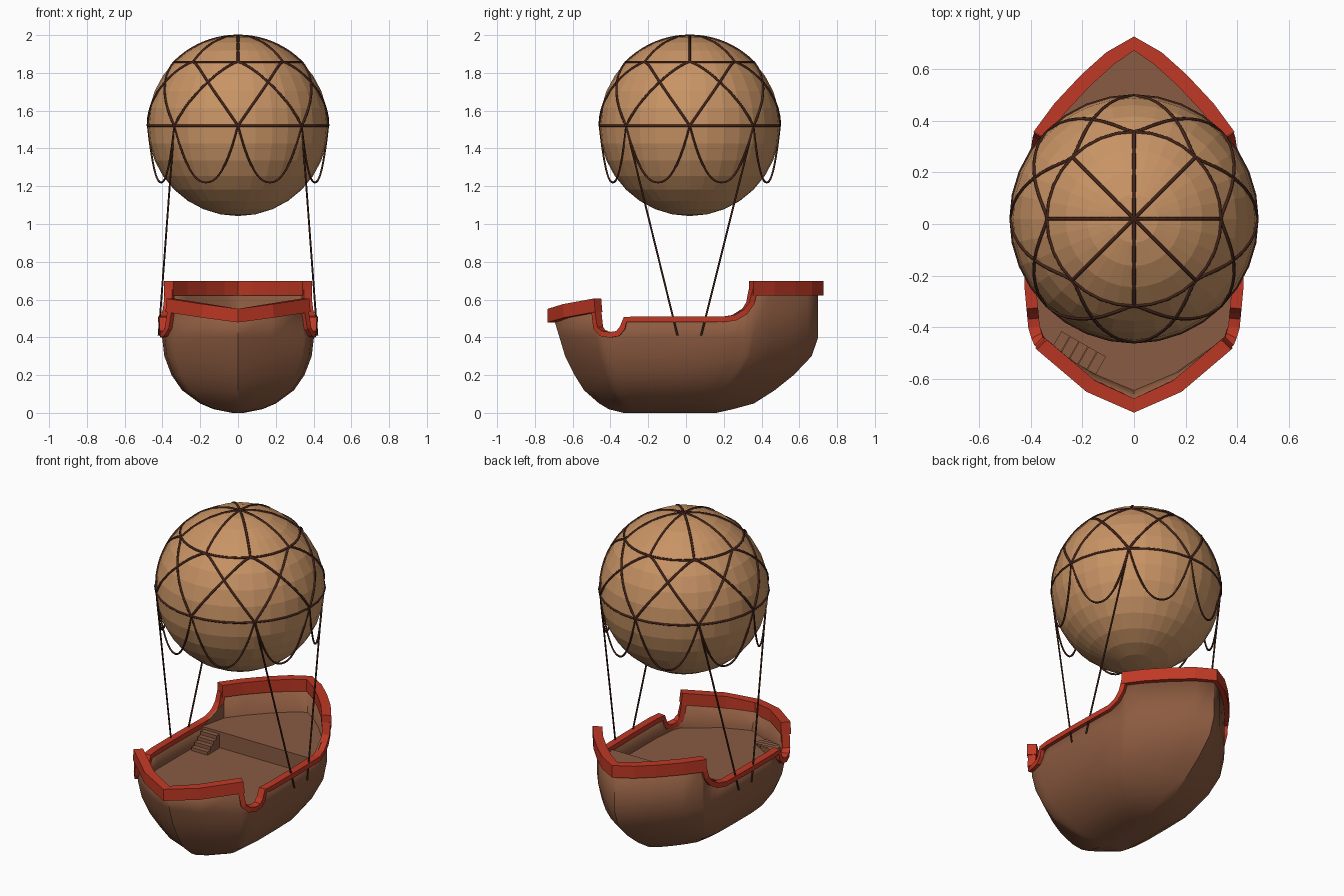
import bpy, bmesh, math
from mathutils import Vector

if "Cube" in bpy.data.objects:
    bpy.data.objects.remove(bpy.data.objects["Cube"])


def material(name, rgb):
    m = bpy.data.materials.new(name)
    m.diffuse_color = (*rgb, 1)
    m.use_nodes = True
    m.node_tree.nodes["Principled BSDF"].inputs["Base Color"].default_value = m.diffuse_color
    return m


HULL = material("hull_brown", (0.265, 0.105, 0.052))
DECK = material("deck_brown", (0.25, 0.105, 0.055))
RED = material("trim_red", (0.52, 0.04, 0.018))
TAN = material("balloon_tan", (0.58, 0.295, 0.13))
ROPE = material("rope_dark", (0.06, 0.018, 0.010))


def finish(name, bm, mat):
    bmesh.ops.recalc_face_normals(bm, faces=bm.faces)
    me = bpy.data.meshes.new(name)
    bm.to_mesh(me)
    bm.free()
    me.materials.append(mat)
    ob = bpy.data.objects.new(name, me)
    bpy.context.collection.objects.link(ob)
    return ob


def lerp_table(table, t):
    # table sorted by rising first entry
    if t <= table[0][0]:
        return table[0][1]
    for (a, va), (b, vb) in zip(table, table[1:]):
        if t <= b:
            return va + (vb - va) * (t - a) / (b - a)
    return table[-1][1]


# ---- hull shape: half width by y, then levels by height
PLAN = [(-.67, 0), (-.60, .17), (-.46, .368), (-.40, .388), (-.25, .402), (0, .402), (.2, .398),
        (.35, .365), (.45, .288), (.56, .185), (.645, .09), (.70, 0)]
LEVELS = [(0, -.33, .16, .03), (.02, -.41, .25, .13), (.05, -.46, .36, .20),
          (.12, -.54, .47, .295), (.20, -.59, .57, .35), (.30, -.64, .665, .388), (.40, -.67, .70, .40)]
# bulwark top edge from bow to stern: y, z
TOP = [(-.67, .50), (-.60, .52), (-.475, .55), (-.465, .45), (-.44, .42), (-.40, .413), (-.36, .42),
       (-.335, .45), (-.32, .495), (-.25, .495), (0, .495), (.2, .495), (.26, .505), (.31, .535),
       (.34, .58), (.355, .65), (.45, .65), (.56, .65), (.645, .65), (.70, .65)]


def width(y):
    return lerp_table(PLAN, y)


def top_point(y, z):
    k = min(1, max(0, (-.47 - y) / .2))
    return Vector((width(y), y - .3 * k * (z - .4), z))


def level_point(y, z):
    yb = lerp_table([(l[0], l[1]) for l in LEVELS], z)
    ys = lerp_table([(l[0], l[2]) for l in LEVELS], z)
    w = lerp_table([(l[0], l[3]) for l in LEVELS], z)
    return Vector((width(y) * w / .40, yb + (y + .67) / 1.37 * (ys - yb), z))


def both_sides(pts):
    # closed loop: right side bow to stern, then left side back
    return pts + [Vector((-p.x, p.y, p.z)) for p in pts[-2:0:-1]]


bm = bmesh.new()
rows = [both_sides([level_point(y, l[0]) for y, _ in TOP]) for l in LEVELS]
rows.append(both_sides([top_point(y, z) for y, z in TOP]))
rows = [[bm.verts.new(p) for p in r] for r in rows]
n = len(rows[0])
for a, b in zip(rows, rows[1:]):
    for i in range(n):
        j = (i + 1) % n
        bm.faces.new((a[i], a[j], b[j], b[i]))
bm.faces.new(rows[0])
hull = finish("hull", bm, HULL)
bpy.context.view_layer.objects.active = hull
hull.select_set(True)
bpy.ops.object.shade_smooth_by_angle(angle=math.radians(30))
sol = hull.modifiers.new("thickness", 'SOLIDIFY')
sol.thickness = .02
sol.offset = -1


# ---- decks: main deck and raised rear deck with a step
def deck(name, z, ys, low=0):
    bm = bmesh.new()
    pts = [level_point(y, z) for y in ys]
    pts = [Vector((p.x * .975, p.y * .985, z)) for p in pts]
    ring = pts + [Vector((-p.x, p.y, z)) for p in reversed(pts) if p.x > 1e-5]
    bm.faces.new([bm.verts.new(p) for p in ring])
    if low:
        p = pts[0]
        bm.faces.new([bm.verts.new((s * p.x, p.y, h)) for s, h in ((-1, z), (1, z), (1, low), (-1, low))])
        bmesh.ops.remove_doubles(bm, verts=bm.verts, dist=1e-5)
    finish(name, bm, DECK)


deck("main_deck", .39, [y for y, _ in PLAN])
deck("rear_deck", .49, [.19, .2, .35, .45, .56, .645, .70], .39)


def box(name, c, size, angle, mat):
    bpy.ops.mesh.primitive_cube_add(size=1, location=c, rotation=(0, 0, angle))
    ob = bpy.context.object
    ob.name = name
    ob.scale = size
    ob.data.materials.append(mat)


# ---- stairs by the gangway and up to the rear deck
for i in range(5):
    t = i / 4
    h = .045 - .035 * t
    box("entry_step", (-.285 + .14 * t, -.46 - .08 * t, .39 + h / 2), (.038, .08, h),
        math.atan2(-.085, .15), DECK)
for i in range(4):
    h = .02 + .022 * i
    box("rear_step", (-.31, .08 + .03 * i, .39 + h / 2), (.11, .03, h), 0, DECK)

# ---- sloped side cheeks ahead of the stern bulwark
for s in (-1, 1):
    bm = bmesh.new()
    tri = [(.2, .49), (.35, .585), (.35, .49)]
    a = [bm.verts.new((s * (width(y) - .025), y, z)) for y, z in tri]
    b = [bm.verts.new((s * (width(y) - .012), y, z)) for y, z in tri]
    bm.faces.new(a)
    bm.faces.new(b)
    for i in range(3):
        bm.faces.new((a[i], a[i - 1], b[i - 1], b[i]))
    finish("cheek", bm, HULL)


# ---- red trim: rectangular section swept along the bulwark top
def sweep(name, pts, w, h, mat):
    bm = bmesh.new()
    rings = []
    for i, p in enumerate(pts):
        t = (pts[min(i + 1, len(pts) - 1)] - pts[max(i - 1, 0)]).normalized()
        if abs(p.x) < 1e-4:
            side = Vector((0, math.copysign(1, p.y), 0))
        else:
            d = (width(p.y + .03) - width(p.y - .03)) / .06
            d = max(-1.2, min(1.2, d))
            side = Vector((math.copysign(1, p.x), -d, 0)).normalized()
        up = side.cross(t).normalized()
        rings.append([bm.verts.new(p + side * (w / 2 * a) + up * (h / 2 * b))
                      for a, b in ((-1, -1), (1, -1), (1, 1), (-1, 1))])
    for a, b in zip(rings, rings[1:]):
        for i in range(4):
            bm.faces.new((a[i - 1], a[i], b[i], b[i - 1]))
    bm.faces.new(rings[0])
    bm.faces.new(rings[-1])
    finish(name, bm, mat)


def around(pts):
    # right side up to the tip, then mirrored back
    return pts + [Vector((-p.x, p.y, p.z)) for p in pts[-2::-1]]


sweep("stern_band", around([top_point(y, .66) for y in (.345, .45, .56, .645, .70)]), .055, .075, RED)
sweep("bow_band", around([top_point(y, z) for y, z in ((-.465, .57), (-.60, .54), (-.67, .515))]),
      .055, .072, RED)
for s in (1, -1):
    rail = [top_point(y, z) for y, z in TOP[2:16]]
    sweep("side_rail", [Vector((s * p.x, p.y, p.z)) for p in rail], .045, .03, RED)

# ---- balloon
C = Vector((0, .02, 1.52))
R = .478
bpy.ops.mesh.primitive_uv_sphere_add(segments=32, ring_count=16, radius=R, location=C)
bpy.context.object.name = "balloon"
bpy.context.object.data.materials.append(TAN)


# ---- ropes
def rope(name, pts, r=.0068, closed=False):
    cu = bpy.data.curves.new(name, 'CURVE')
    cu.dimensions = '3D'
    cu.bevel_depth = r
    cu.bevel_resolution = 1
    cu.use_fill_caps = True
    sp = cu.splines.new('POLY')
    sp.points.add(len(pts) - 1)
    for q, p in zip(sp.points, pts):
        q.co = (*p, 1)
    sp.use_cyclic_u = closed
    cu.materials.append(ROPE)
    bpy.context.collection.objects.link(bpy.data.objects.new(name, cu))


def on_balloon(lon, lat):
    lon, lat = math.radians(lon), math.radians(lat)
    return C + (R - .001) * Vector((math.cos(lat) * math.cos(lon), math.cos(lat) * math.sin(lon),
                                    math.sin(lat)))


for lat in (0, 45):
    rope("net_ring", [on_balloon(i * 360 / 32, lat) for i in range(32)], closed=True)
for lon in range(0, 360, 45):
    rope("net_crown", [on_balloon(lon, 90 - 4.5 * i) for i in range(11)])
    # arches from each upper node down to the two neighbouring equator nodes
    for d in (-45, 45):
        rope("net_arch", [on_balloon(lon + d * i / 12, 45 * (1 - (i / 12) ** 1.5)) for i in range(13)])
    # hanging scallop between neighbouring nodes
    a, b = on_balloon(lon, 0), on_balloon(lon + 45, 0)
    mid, half = (a + b) / 2, (b - a) / 2
    rope("net_scallop", [mid + half * t - Vector((0, 0, .3 * (1 - abs(t) ** 2.2)))
                         for t in [i / 10 - 1 for i in range(21)]], .0055)
# suspension ropes to the hull sides
for sx in (-1, 1):
    for sy, y in ((-1, -.045), (1, .08)):
        rope("suspension_rope", [C + Vector((sx * .338, sy * .338, 0)), Vector((sx * .42, y, .41))], .0052)
